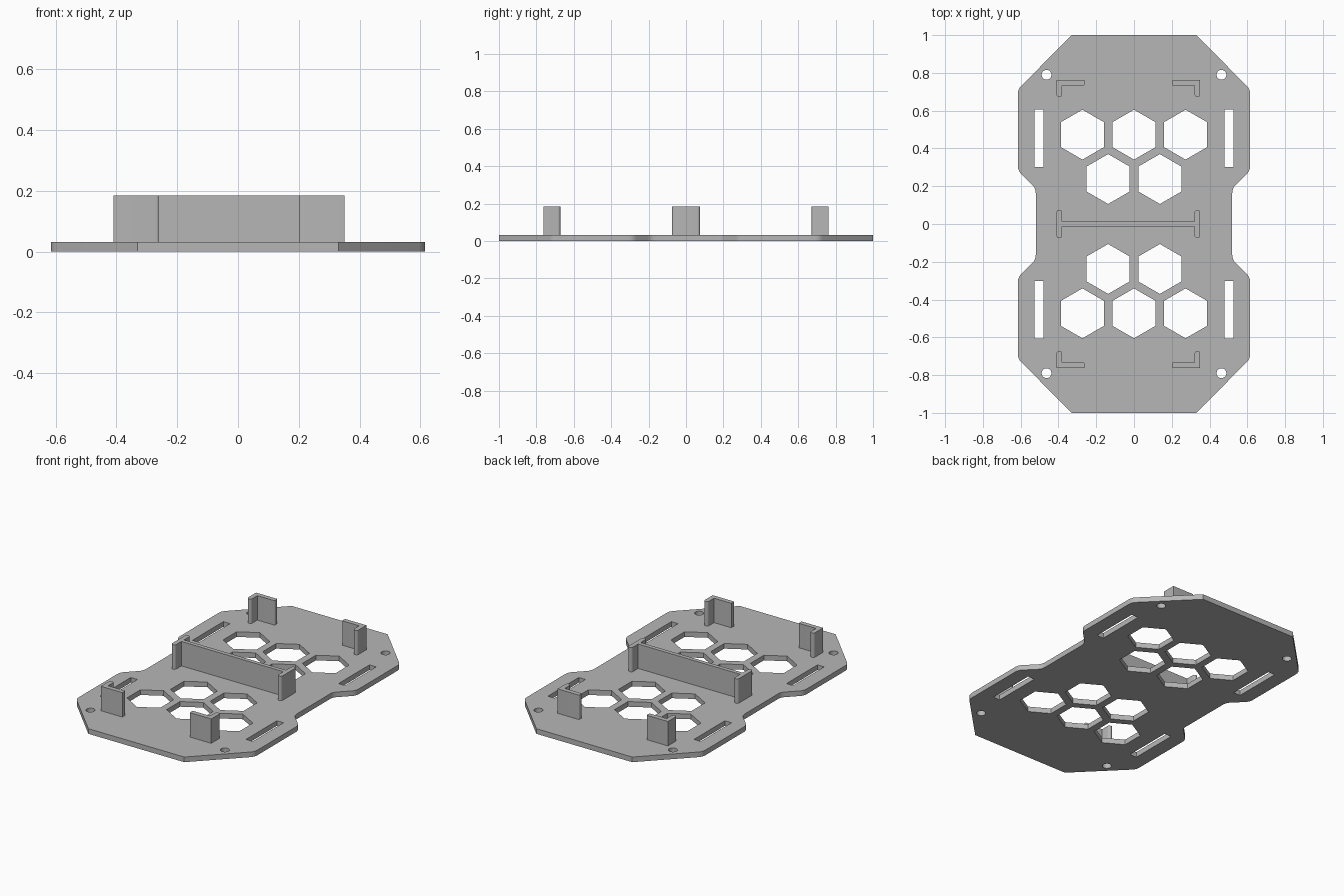
import bpy
import bmesh
from math import cos, sin, pi, tan, radians
from mathutils import Vector

cube = bpy.data.objects.get("Cube")
if cube:
    bpy.data.objects.remove(cube, do_unlink=True)

PLATE_TOP, WALL_TOP = 0.032, 0.184
THICK = 0.029          # wall thickness
MID_X = -0.03          # centre of the wall group
HALF_X = 0.38          # half width of the wall group

grey = bpy.data.materials.new("plain grey")
grey.use_nodes = True
colour = (0.47, 0.47, 0.47, 1)
grey.diffuse_color = colour
grey.node_tree.nodes["Principled BSDF"].inputs["Base Color"].default_value = colour


def rounded(corners, steps=5):
    """Turn (x, y, radius) corners into a loop with rounded corners."""
    loop = []
    for i, (x, y, r) in enumerate(corners):
        p = Vector((x, y))
        if r == 0:
            loop.append(p)
            continue
        a = (Vector(corners[i - 1][:2]) - p).normalized()
        b = (Vector(corners[(i + 1) % len(corners)][:2]) - p).normalized()
        half = a.angle(b) / 2
        centre = p + (a + b).normalized() * (r / sin(half))
        start, end = p + a * (r / tan(half)), p + b * (r / tan(half))
        u, v = start - centre, end - centre
        sweep = u.angle(v)
        for k in range(steps + 1):
            t = k / steps
            loop.append(centre + (u * sin((1 - t) * sweep) + v * sin(t * sweep)) / sin(sweep))
    return loop


def ngon(cx, cy, r, sides):
    return [Vector((cx + r * sin(2 * pi * k / sides), cy + r * cos(2 * pi * k / sides)))
            for k in range(sides)]


def prism(name, loops, z0, z1):
    """Extrude an outline; any further loops become through holes."""
    bm = bmesh.new()
    edges = []
    for loop in loops:
        vs = [bm.verts.new((p.x, p.y, z0)) for p in loop]
        edges += [bm.edges.new((vs[i - 1], vs[i])) for i in range(len(vs))]
    if len(loops) > 1:
        bmesh.ops.triangle_fill(bm, edges=edges, use_beauty=True, normal=(0, 0, 1))
    else:
        bm.faces.new(bm.verts[:])
    out = bmesh.ops.extrude_face_region(bm, geom=bm.faces[:], use_keep_orig=True)
    bmesh.ops.translate(bm, vec=(0, 0, z1 - z0),
                        verts=[g for g in out["geom"] if isinstance(g, bmesh.types.BMVert)])
    bmesh.ops.recalc_face_normals(bm, faces=bm.faces[:])
    mesh = bpy.data.meshes.new(name)
    bm.to_mesh(mesh)
    bm.free()
    mesh.materials.append(grey)
    obj = bpy.data.objects.new(name, mesh)
    bpy.context.collection.objects.link(obj)
    bpy.ops.object.select_all(action="DESELECT")
    obj.select_set(True)
    bpy.context.view_layer.objects.active = obj
    bpy.ops.object.shade_smooth_by_angle(angle=radians(30))
    return obj


# Base plate outline: one quarter mirrored round
quarter = [(0.33, 1.0, 0), (0.615, 0.713, 0.06), (0.615, 0.283, 0.06), (0.52, 0.188, 0.06)]
right = quarter + [(x, -y, r) for x, y, r in reversed(quarter)]
outline = rounded(right + [(-x, y, r) for x, y, r in reversed(right)])

# Holes: hexagons, strap slots and screw holes
holes = []
for sy in (1, -1):
    holes += [ngon(x, 0.473 * sy, 0.132, 6) for x in (-0.273, 0, 0.273)]
    holes += [ngon(x, 0.238 * sy, 0.132, 6) for x in (-0.137, 0.137)]
    for sx in (1, -1):
        holes.append(ngon(0.463 * sx, 0.79 * sy, 0.026, 24))
        holes.append([Vector((x * sx, y * sy)) for x, y in
                      ((0.48, 0.303), (0.526, 0.303), (0.526, 0.607), (0.48, 0.607))])
prism("base_plate", [outline] + holes, 0, PLATE_TOP)

# Corner brackets: L profile with rounded arm ends
inner, end = HALF_X - THICK, THICK * 0.48
bracket = [(HALF_X, 0.763, 0), (HALF_X, 0.672, end), (inner, 0.672, end),
           (inner, 0.763 - THICK, 0), (HALF_X - 0.148, 0.763 - THICK, 0.005),
           (HALF_X - 0.148, 0.763, 0.005)]
for sy, depth in ((1, "back"), (-1, "front")):
    for sx, side in ((1, "left"), (-1, "right")):
        loop = rounded([(MID_X + x * sx, y * sy, r) for x, y, r in bracket])
        prism(f"{depth}_{side}_bracket", [loop], PLATE_TOP, WALL_TOP)

# Centre divider: thin wall with a rounded cap across each end
web = 0.0125
top_right = [(inner, web, 0), (inner, 0.075, end), (HALF_X, 0.075, end)]
half = top_right + [(x, -y, r) for x, y, r in reversed(top_right)]
divider = half + [(-x, y, r) for x, y, r in reversed(half)]
# the left half runs upward, so reverse its direction of travel
divider = half + [(-x, -y, r) for x, y, r in half]
prism("centre_divider", [rounded([(MID_X + x, y, r) for x, y, r in divider])],
      PLATE_TOP, WALL_TOP)
